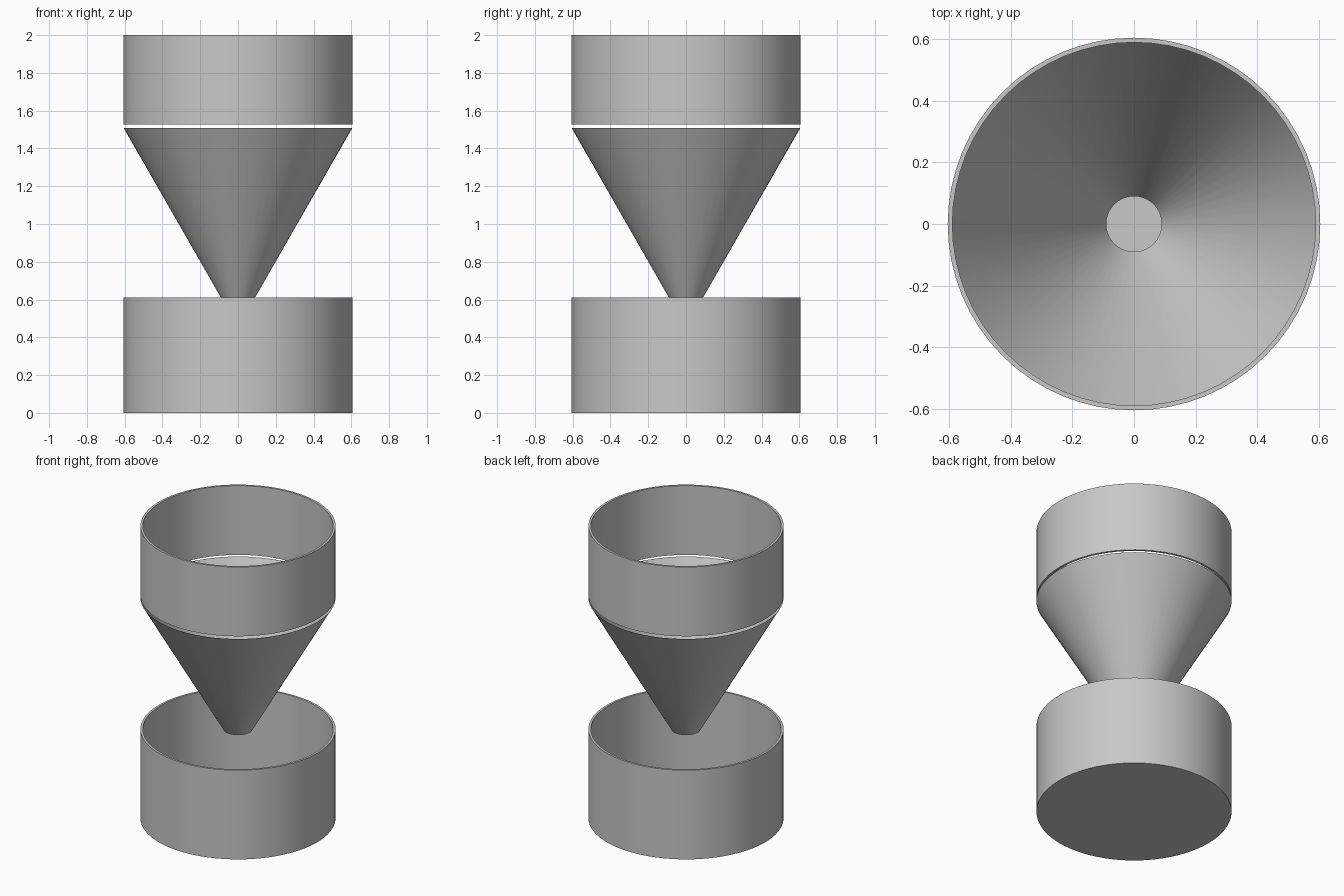
import bpy, bmesh, math

if "Cube" in bpy.data.objects:
    bpy.data.objects.remove(bpy.data.objects["Cube"])

SEGMENTS = 64
RADIUS = 0.605      # outer radius of the cylinders
INNER = 0.59        # inner radius of the cylinders

grey = bpy.data.materials.new("plain grey")
grey.diffuse_color = (0.58, 0.58, 0.58, 1)
grey.use_nodes = True
grey.node_tree.nodes["Principled BSDF"].inputs["Base Color"].default_value = grey.diffuse_color


def lathe(name, profile, closed=False):
    """Revolve a (radius, z) profile around the z axis."""
    bm = bmesh.new()
    verts = [bm.verts.new((r, 0, z)) for r, z in profile]
    pairs = list(zip(verts, verts[1:]))
    if closed:
        pairs.append((verts[-1], verts[0]))
    edges = [bm.edges.new(p) for p in pairs]
    bmesh.ops.spin(bm, geom=verts + edges, cent=(0, 0, 0), axis=(0, 0, 1),
                   angle=math.tau, steps=SEGMENTS, use_duplicate=False)
    bmesh.ops.remove_doubles(bm, verts=bm.verts, dist=1e-5)
    bmesh.ops.recalc_face_normals(bm, faces=bm.faces)
    mesh = bpy.data.meshes.new(name)
    bm.to_mesh(mesh)
    bm.free()
    mesh.materials.append(grey)
    obj = bpy.data.objects.new(name, mesh)
    bpy.context.collection.objects.link(obj)
    bpy.ops.object.select_all(action='DESELECT')
    obj.select_set(True)
    bpy.context.view_layer.objects.active = obj
    bpy.ops.object.shade_smooth_by_angle(angle=math.radians(30))
    return obj


# open-topped cup with a thin floor
lathe("bottom_cup", [(0, 0), (RADIUS, 0), (RADIUS, 0.61),
                     (INNER, 0.61), (INNER, 0.015), (0, 0.015)])

# thin sheet funnel, open at both ends
lathe("funnel_cone", [(0.09, 0.61), (RADIUS, 1.508)])

# open tube floating just above the funnel
lathe("top_tube", [(RADIUS, 1.526), (RADIUS, 2.0),
                   (INNER, 2.0), (INNER, 1.526)], closed=True)
